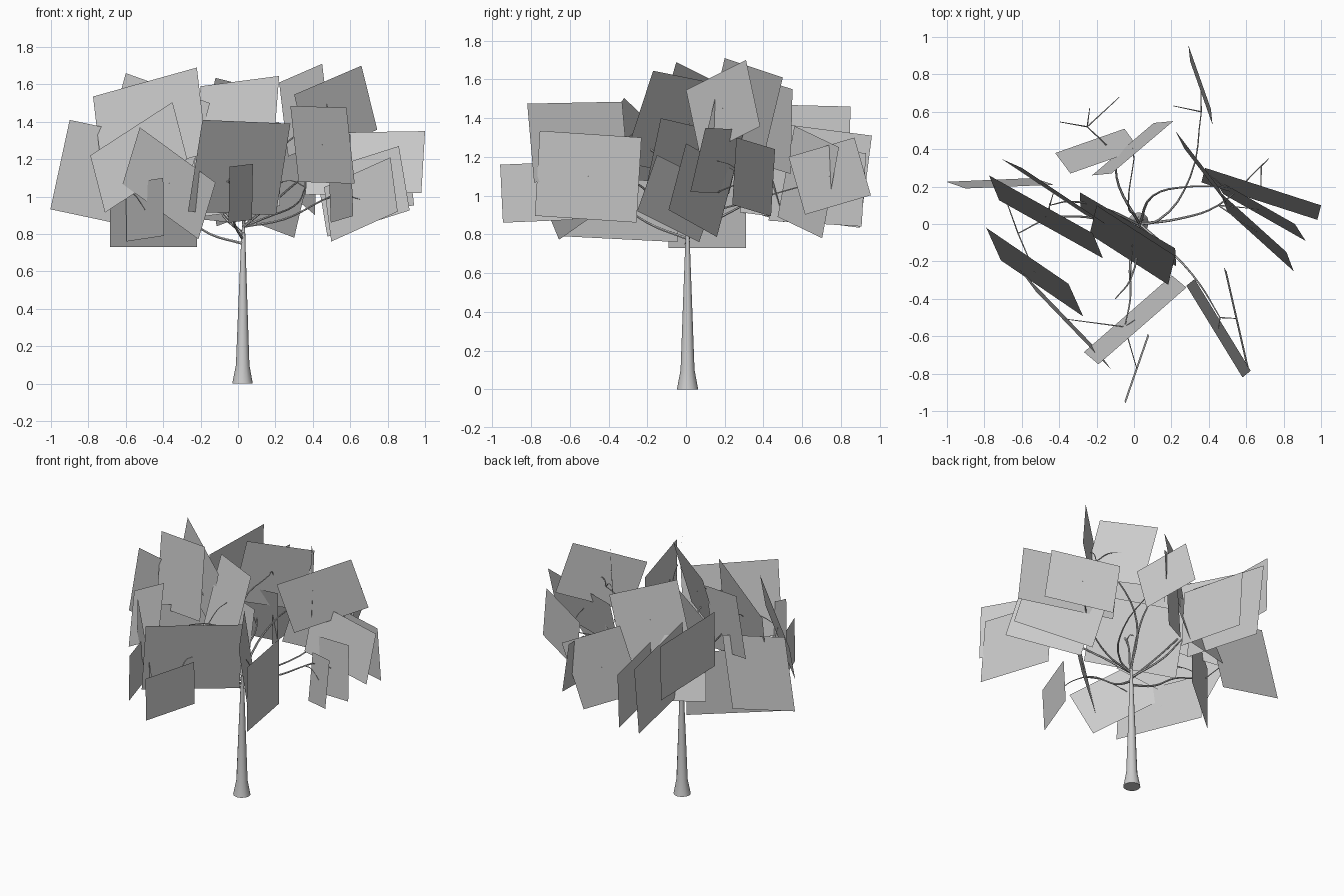
import bpy, bmesh, math
from mathutils import Vector

if "Cube" in bpy.data.objects:
    bpy.data.objects.remove(bpy.data.objects["Cube"])

def add_object(name, bm):
    mesh = bpy.data.meshes.new(name)
    bm.to_mesh(mesh)
    bm.free()
    ob = bpy.data.objects.new(name, mesh)
    bpy.context.collection.objects.link(ob)
    return ob

def smooth(ob):
    bpy.ops.object.select_all(action='DESELECT')
    ob.select_set(True)
    bpy.context.view_layer.objects.active = ob
    bpy.ops.object.shade_smooth_by_angle(angle=math.radians(40))

# trunk: flared base tapering to a thin top
def trunk():
    bm = bmesh.new()
    rings = []
    for x, r, z in [(.024, .055, 0), (.025, .036, .1), (.026, .025, .4),
                    (.028, .012, .75), (.03, .007, .88)]:
        rings.append([bm.verts.new((x + r * math.cos(a * math.tau / 12),
                                    .008 + r * math.sin(a * math.tau / 12), z)) for a in range(12)])
    for lo, hi in zip(rings, rings[1:]):
        for i in range(12):
            j = (i + 1) % 12
            bm.faces.new((lo[i], lo[j], hi[j], hi[i]))
    bm.faces.new(rings[0][::-1])
    bm.faces.new(rings[-1])
    smooth(add_object("trunk", bm))

# branches: tapering tubes along smooth paths
def tubes(name, paths, r0, r1):
    cu = bpy.data.curves.new(name, 'CURVE')
    cu.dimensions = '3D'
    cu.bevel_depth = 1
    cu.bevel_resolution = 1
    cu.resolution_u = 4
    for pts in paths:
        sp = cu.splines.new('BEZIER')
        sp.bezier_points.add(len(pts) - 1)
        for i, (bp, p) in enumerate(zip(sp.bezier_points, pts)):
            bp.co = p
            bp.handle_left_type = bp.handle_right_type = 'AUTO'
            bp.radius = r0 + (r1 - r0) * i / (len(pts) - 1)
    ob = bpy.data.objects.new(name, cu)
    bpy.context.collection.objects.link(ob)
    bpy.ops.object.select_all(action='DESELECT')
    ob.select_set(True)
    bpy.context.view_layer.objects.active = ob
    bpy.ops.object.convert(target='MESH')
    smooth(bpy.context.view_layer.objects.active)

# leaf card: top edge from a to b, hanging down by height h, lower edge pushed sideways by lean
def leaf_card(name, ax, ay, az, bx, by, bz, h, lean):
    a, b = Vector((ax, ay, az)), Vector((bx, by, bz))
    u = (b - a).normalized()
    n = Vector((u.y, -u.x, 0)).normalized()
    down = u.cross(n).normalized()
    if down.z > 0:
        down = -down
    v = down * math.sqrt(h * h - lean * lean) + n * lean
    bm = bmesh.new()
    bm.faces.new([bm.verts.new(p) for p in (a, a + v, b + v, b)])
    add_object(name, bm)
    return (a + b + v) / 2

left_cards = [
    (-.90, .19, 1.41, -.43, .21, 1.31, .49, -.04),
    (-.775, .26, 1.535, -.22, -.05, 1.69, .48, .09),
    (-.79, -.02, 1.22, -.35, -.32, 1.505, .36, .10),
    (-.60, .30, 1.66, -.15, 0, 1.50, .41, .02),
    (-.685, -.09, 1.17, -.22, .31, 1.17, .44, 0),
    (-.60, -.03, 1.07, -.40, -.63, 1.10, .31, 0),
]
front_cards = [
    (-.525, -.36, 1.37, -.12, -.78, 1.075, .34, -.02),
    (-.19, -.75, 1.41, .28, -.34, 1.39, .50, -.10),
    (-.045, -.96, 1.16, .08, -.60, 1.175, .30, -.01),
    (-.29, .17, 1.33, .22, -.13, 1.40, .46, .08),
    (-.20, .10, 1.59, .22, -.17, 1.645, .50, .15),
    (.28, -.33, 1.485, .58, -.82, 1.475, .41, -.056),
    (.48, -.23, 1.30, .60, -.755, 1.335, .44, -.01),
]
right_cards = [
    (.38, .30, 1.34, 1.0, .10, 1.35, .34, .08),
    (.42, .25, 1.13, .86, 0, 1.27, .36, .05),
    (.46, .17, 1.05, .815, -.15, 1.21, .31, .05),
    (.50, .46, 1.24, .90, .26, 1.30, .35, 0),
    (.30, 0, 1.545, .66, .31, 1.70, .36, 0),
    (.22, .50, 1.61, .45, .20, 1.71, .41, .02),
]
back_cards = [
    (.42, .53, 1.20, .30, .87, 1.30, .31, .02),
    (-.395, .25, 1.475, -.395, .85, 1.46, .38, 0),
    (-.21, .34, 1.39, -.27, .96, 1.31, .48, 0),
    (-.04, .45, 1.25, -.12, .93, 1.22, .38, 0),
    (.12, .56, 1.36, .41, .79, 1.25, .49, 0),
    (-.34, .27, 1.30, .03, .40, 1.26, .42, -.13),
    (-.12, .27, 1.635, .21, .55, 1.55, .45, -.06),
]

trunk()

limbs = [
    [(.02, 0, .75), (-.15, .02, .80), (-.3, .04, .90), (-.45, .03, .96), (-.62, -.05, 1.05)],
    [(.03, 0, .84), (.25, .03, .88), (.45, .1, .98), (.68, .31, 1.08)],
    [(.02, 0, .78), (-.02, -.2, .86), (-.02, -.4, 1.0), (-.05, -.55, 1.08)],
    [(.03, 0, .80), (-.08, .2, .90), (-.12, .38, 1.0), (-.25, .52, 1.1)],
    [(.03, 0, .85), (.1, .15, 1.1), (.3, .2, 1.32), (.48, .2, 1.40)],
    [(.03, 0, .84), (0, .05, 1.15), (-.03, .1, 1.3), (0, .35, 1.4)],
    [(.03, 0, .84), (.2, -.15, .98), (.35, -.32, 1.1), (.46, -.5, 1.14)],
    [(.03, 0, .84), (.02, -.05, 1.1), (-.02, -.3, 1.3), (-.1, -.4, 1.31)],
    [(.03, 0, .84), (.13, .02, .88), (.3, .25, .95), (.36, .6, 1.05)],
    [(.02, 0, .80), (-.15, .08, 1.0), (-.35, .12, 1.25), (-.45, .1, 1.38)],
]
tubes("limbs", limbs, .008, .003)

# one bent twig from the nearest limb joint to each leaf card
joints = [Vector(p) for limb in limbs for p in limb[1:]]
twigs = []
for side, cards in (("left", left_cards), ("front", front_cards),
                    ("right", right_cards), ("back", back_cards)):
    for i, card in enumerate(cards):
        c = leaf_card(f"{side}_leaf_card_{i + 1}", *card)
        j = min(joints, key=lambda p: (p - c).length)
        twigs.append([j, j.lerp(c, .5) + Vector((0, 0, .025)), c])
tubes("twigs", twigs, .0035, .002)
